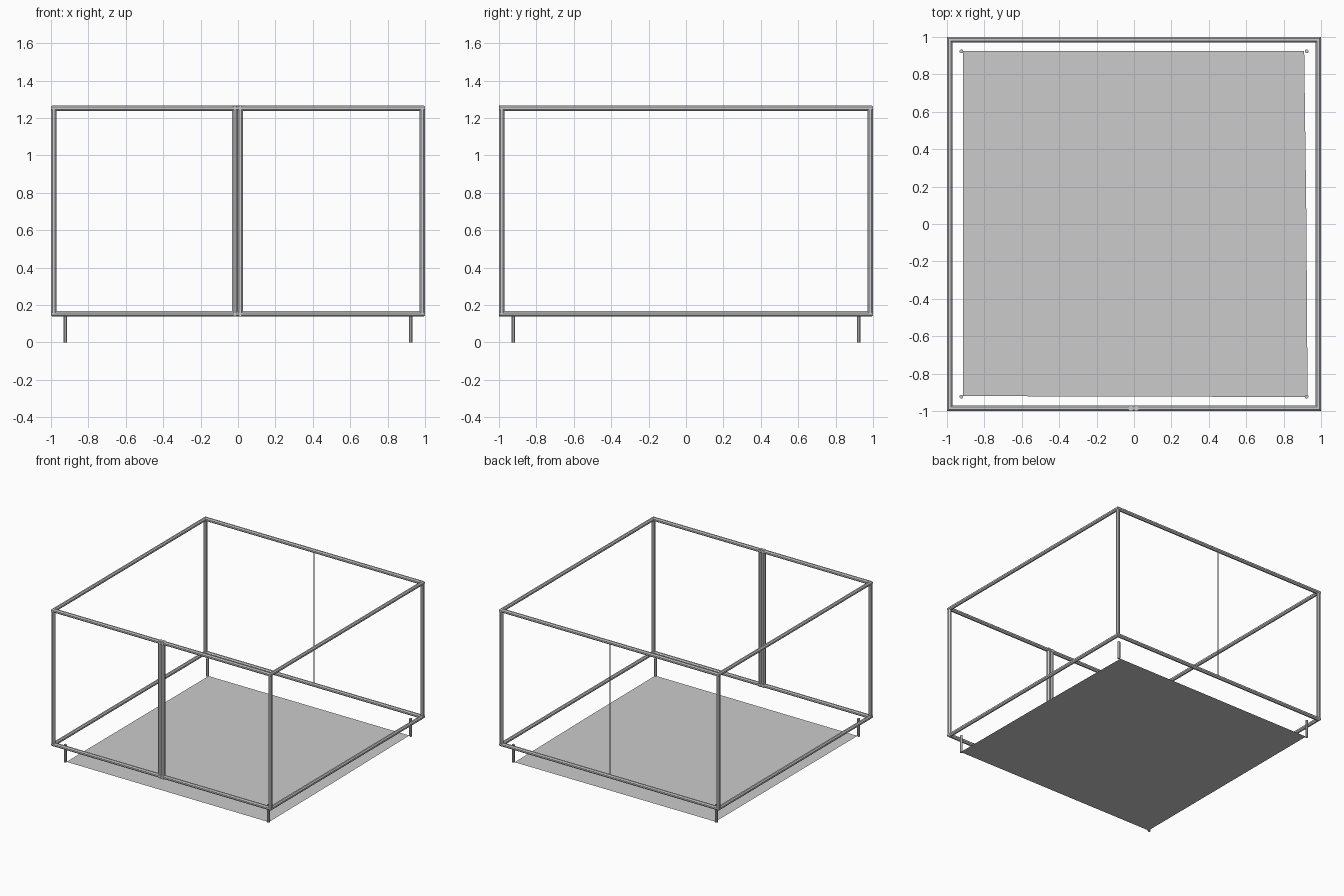
import bpy, bmesh
from math import cos, sin, pi

if "Cube" in bpy.data.objects:
    bpy.data.objects.remove(bpy.data.objects["Cube"])

R = 0.0145            # tube radius
A = 1.0 - R           # half span of the tube centre lines
Z0, Z1 = 0.153, 1.253  # lower and upper rail heights
SIDES = 8


def make(name, build):
    mesh = bpy.data.meshes.new(name)
    bm = bmesh.new()
    build(bm)
    bmesh.ops.recalc_face_normals(bm, faces=bm.faces)
    bm.to_mesh(mesh)
    bm.free()
    ob = bpy.data.objects.new(name, mesh)
    bpy.context.collection.objects.link(ob)
    return ob


def rail_ring(name, z):
    """Square loop of eight-sided tube with mitred corners."""
    def build(bm):
        rings = []
        for sx, sy in ((-1, -1), (1, -1), (1, 1), (-1, 1)):
            ring = []
            for i in range(SIDES):
                t = 2 * pi * (i + 0.5) / SIDES
                u, v = R * 1.08 * cos(t), R * 1.08 * sin(t)
                ring.append(bm.verts.new((sx * (A + u), sy * (A + u), z + v)))
            rings.append(ring)
        for k in range(4):
            a, b = rings[k], rings[(k + 1) % 4]
            for i in range(SIDES):
                j = (i + 1) % SIDES
                bm.faces.new((a[i], b[i], b[j], a[j]))
    return make(name, build)


def post(name, x, y, z0, z1, r, sides=SIDES):
    bpy.ops.mesh.primitive_cylinder_add(vertices=sides, radius=r / cos(pi / sides),
                                        depth=z1 - z0, location=(x, y, (z0 + z1) / 2),
                                        rotation=(0, 0, pi / sides))
    bpy.context.object.name = name


# Horizontal rails
rail_ring("lower_rail", Z0)
rail_ring("upper_rail", Z1)

# Corner posts and legs
for sx, side in ((-1, "left"), (1, "right")):
    for sy, end in ((-1, "front"), (1, "back")):
        post(f"{end}_{side}_post", sx * A, sy * A, Z0, Z1, R)
        post(f"{end}_{side}_leg", sx * 0.923, sy * 0.923, 0, 0.145, 0.01)
    # Paired door posts in the middle of the front
    post(f"{side}_door_post", sx * R - 0.002, -A, Z0 - R, Z1 + R, R)

# Thin rod in the middle of the back
post("back_rod", 0, A, Z0, Z1, 0.003, 6)

# Ground sheet, slightly out of square
make("floor_sheet", lambda bm: bm.faces.new([bm.verts.new((x, y, 0.002)) for x, y in (
    (-0.915, -0.92), (0.928, -0.925), (0.922, 0), (0.91, 0.925), (-0.915, 0.925))]))
